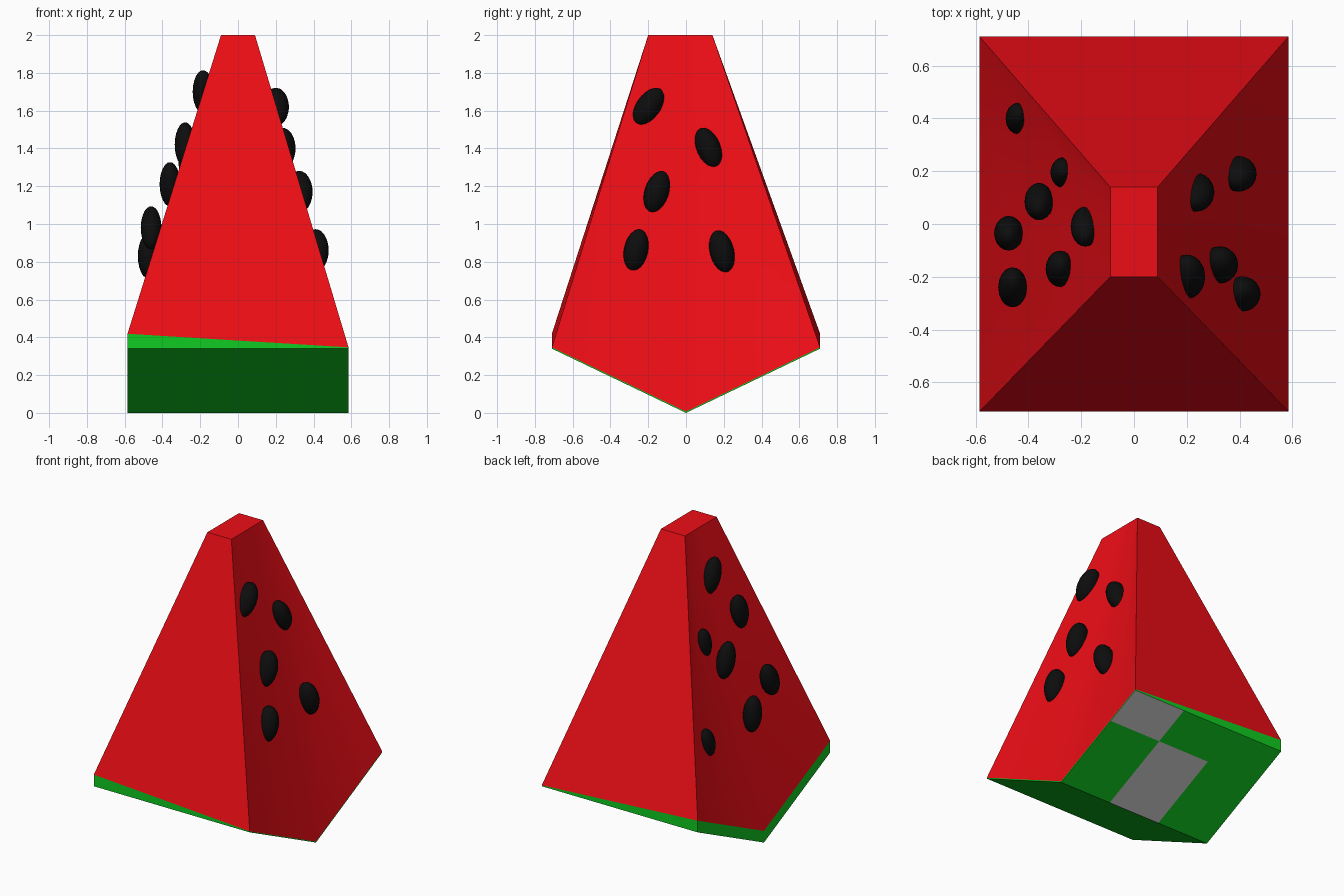
import bpy, bmesh
from math import radians

if "Cube" in bpy.data.objects:
    bpy.data.objects.remove(bpy.data.objects["Cube"])

W, D, RISE = 0.585, 0.71, 0.34       # half width, half depth, rise of the V-shaped base


def material(name, color):
    m = bpy.data.materials.new(name)
    m.diffuse_color = (*color, 1)
    m.use_nodes = True
    m.node_tree.nodes["Principled BSDF"].inputs["Base Color"].default_value = m.diffuse_color
    return m


red = material("red_flesh", (0.85, 0.004, 0.008))
green = material("green_rind", (0.005, 0.6, 0.015))
black = material("black_seed", (0.004, 0.004, 0.004))
grey = material("pale_patch", (0.9, 0.9, 0.9))


def base_z(y):
    return RISE * abs(y) / D


def lift(x):
    # rind is thick on the left and thins out to the right
    return 0.043 - 0.036 * x / W


def finish(name, bm, mats, angle=30):
    bmesh.ops.recalc_face_normals(bm, faces=bm.faces)
    me = bpy.data.meshes.new(name)
    bm.to_mesh(me)
    bm.free()
    for m in mats:
        me.materials.append(m)
    ob = bpy.data.objects.new(name, me)
    bpy.context.collection.objects.link(ob)
    bpy.ops.object.select_all(action='DESELECT')
    ob.select_set(True)
    bpy.context.view_layer.objects.active = ob
    bpy.ops.object.shade_smooth_by_angle(angle=radians(angle))
    return ob


# Flesh: loft from the V-shaped base to the flat tip, with a shallow valley down each side
# columns: base x, base y, top x, top y, depth of the valley at mid height
columns = [(-W, -D, -.09, -.20, 0), (W, -D, .09, -.20, 0),
           (W, 0, .09, 0, .05), (W, .5, .09, .10, .045),
           (W, D, .09, .14, 0), (-W, D, -.09, .14, 0),
           (-W, .5, -.09, .10, .03), (-W, 0, -.09, 0, .02)]
levels = [0, .9, 1.4, 2]
bm = bmesh.new()
rings = [[] for _ in levels]
for x, y, tx, ty, valley in columns:
    up = lift(x)
    z0 = base_z(y) + up
    for ring, z in zip(rings, levels):
        z = z or z0
        k = 0 if z == z0 else (z - RISE - up) / (2 - RISE - up)
        dent = valley * {.9: 1, 1.4: .6}.get(z, 0)
        px = x + (tx - x) * k
        px -= dent if x > 0 else -dent
        ky = (z - z0) / (2 - z0)
        ring.append(bm.verts.new((px, y + (ty - y) * ky, z)))
n = len(columns)
for lo, hi in zip(rings, rings[1:]):
    for i in range(n):
        j = (i + 1) % n
        bm.faces.new((lo[i], lo[j], hi[j], hi[i]))
bm.faces.new(rings[-1])
finish("flesh", bm, [red])

# Rind: gridded V-shaped underside with a thin rim, pale squares at the back
bm = bmesh.new()
xs = [W - 2 * W * i / 3 for i in range(4)]
ys = [D * (1 - i / 3) for i in range(7)]
grid = [[bm.verts.new((x, y, base_z(y))) for y in ys] for x in xs]
pale = {(0, 0), (1, 1), (1, 2)}
for i in range(3):
    for j in range(6):
        f = bm.faces.new((grid[i][j], grid[i + 1][j], grid[i + 1][j + 1], grid[i][j + 1]))
        f.material_index = 1 if (i, j) in pale else 0
rim = [e for e in bm.edges if e.is_boundary]
for v in bmesh.ops.extrude_edge_only(bm, edges=rim)["geom"]:
    if isinstance(v, bmesh.types.BMVert):
        v.co.z += lift(v.co.x)
for f in bm.faces:
    c = f.calc_center_median()
    if abs(c.x) > W - 0.01 or abs(c.y) > D - 0.01:
        f.material_index = 0
finish("rind", bm, [green, grey])


# Seeds: flattened ellipsoids; roll leans them within the face
def seed(name, x, y, z, roll, tilt, size):
    bpy.ops.mesh.primitive_uv_sphere_add(segments=20, ring_count=12, location=(x, y, z),
                                         rotation=(radians(roll), radians(tilt), 0))
    ob = bpy.context.object
    ob.name = name
    ob.scale = size
    ob.data.materials.append(black)
    bpy.ops.object.shade_smooth()


right = [(.20, -.20, 1.62, -35), (.235, .12, 1.40, 22), (.325, -.155, 1.17, -18),
         (.41, -.265, .86, -12), (.395, .19, .855, 14)]
left = [(-.185, -.01, 1.70, 22), (-.28, -.17, 1.42, -12), (-.27, .195, 1.34, -8),
        (-.36, .085, 1.21, 15), (-.46, -.24, .98, -22), (-.475, -.035, .83, 4),
        (-.44, .40, .79, -14)]
for i, s in enumerate(right):
    seed(f"right_seed_{i + 1}", *s, 0, (.07, .064, .115))
for i, s in enumerate(left):
    small = .85 if i in (2, 6) else 1
    seed(f"left_seed_{i + 1}", *s, 0, (.055 * small, .066 * small, .12 * small))
